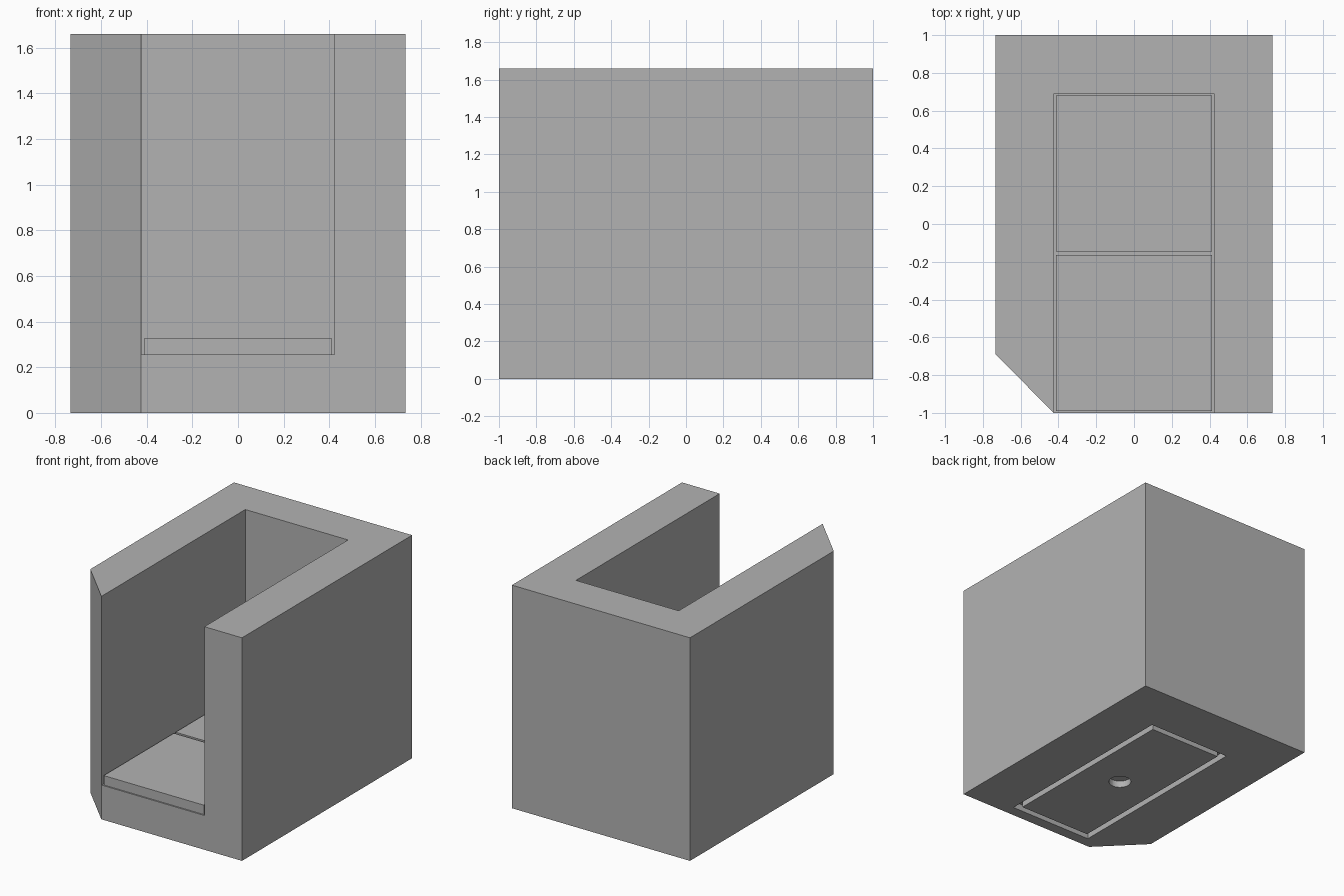
import bpy, bmesh
from math import cos, sin, tau

if "Cube" in bpy.data.objects:
    bpy.data.objects.remove(bpy.data.objects["Cube"], do_unlink=True)

GREY = (0.45, 0.45, 0.45, 1)
grey = bpy.data.materials.new("plain_grey")
grey.use_nodes = True
grey.diffuse_color = GREY
grey.node_tree.nodes["Principled BSDF"].inputs["Base Color"].default_value = GREY


def prism(name, outline, z0, z1):
    """Extrude a counter-clockwise outline from z0 up to z1."""
    bm = bmesh.new()
    base = bm.faces.new([bm.verts.new((x, y, z0)) for x, y in outline])
    top = bmesh.ops.extrude_face_region(bm, geom=[base], use_keep_orig=True)["geom"]
    verts = [v for v in top if isinstance(v, bmesh.types.BMVert)]
    bmesh.ops.translate(bm, verts=verts, vec=(0, 0, z1 - z0))
    bmesh.ops.recalc_face_normals(bm, faces=bm.faces)
    mesh = bpy.data.meshes.new(name)
    bm.to_mesh(mesh)
    bm.free()
    mesh.materials.append(grey)
    obj = bpy.data.objects.new(name, mesh)
    bpy.context.collection.objects.link(obj)
    return obj


def rect(x, y0, y1):
    return [(-x, y0), (x, y0), (x, y1), (-x, y1)]


def carve(target, cutter):
    """Subtract the cutter from the target, then delete the cutter."""
    mod = target.modifiers.new("carve", "BOOLEAN")
    mod.operation = "DIFFERENCE"
    mod.solver = "EXACT"
    mod.object = cutter
    bpy.context.view_layer.update()
    graph = bpy.context.evaluated_depsgraph_get()
    mesh = bpy.data.meshes.new_from_object(target.evaluated_get(graph))
    target.modifiers.clear()
    target.data = mesh
    bpy.data.objects.remove(cutter, do_unlink=True)


HALF_W, HEIGHT, FLOOR = 0.733, 1.66, 0.255
MID_Y = -0.155      # middle of the slot floor
RECESS = 0.05       # depth of the underside details

# Block with one chamfered front corner
body = prism("body", [(-0.425, -1), (HALF_W, -1), (HALF_W, 1),
                      (-HALF_W, 1), (-HALF_W, -0.69)], 0, HEIGHT)

# Slot open at the front and top
carve(body, prism("slot_cutter", rect(0.423, -1.2, 0.69), FLOOR, HEIGHT + 0.2))

# Rectangular groove under the base, around an island
ring = prism("groove_cutter", rect(0.343, MID_Y - 0.762, MID_Y + 0.762), -0.1, RECESS)
carve(ring, prism("island_cutter", rect(0.298, MID_Y - 0.717, MID_Y + 0.717), -0.2, 0.2))
carve(body, ring)

# Round recess in the middle of the underside
circle = [(0.078 * cos(i * tau / 32), MID_Y + 0.078 * sin(i * tau / 32)) for i in range(32)]
carve(body, prism("hole_cutter", circle, -0.1, RECESS))
body.data.name = "body"

# Two floor tiles
for name, y0, y1 in (("front_tile", -0.99, -0.165), ("back_tile", -0.145, 0.68)):
    prism(name, rect(0.412, y0, y1), FLOOR, 0.325)
